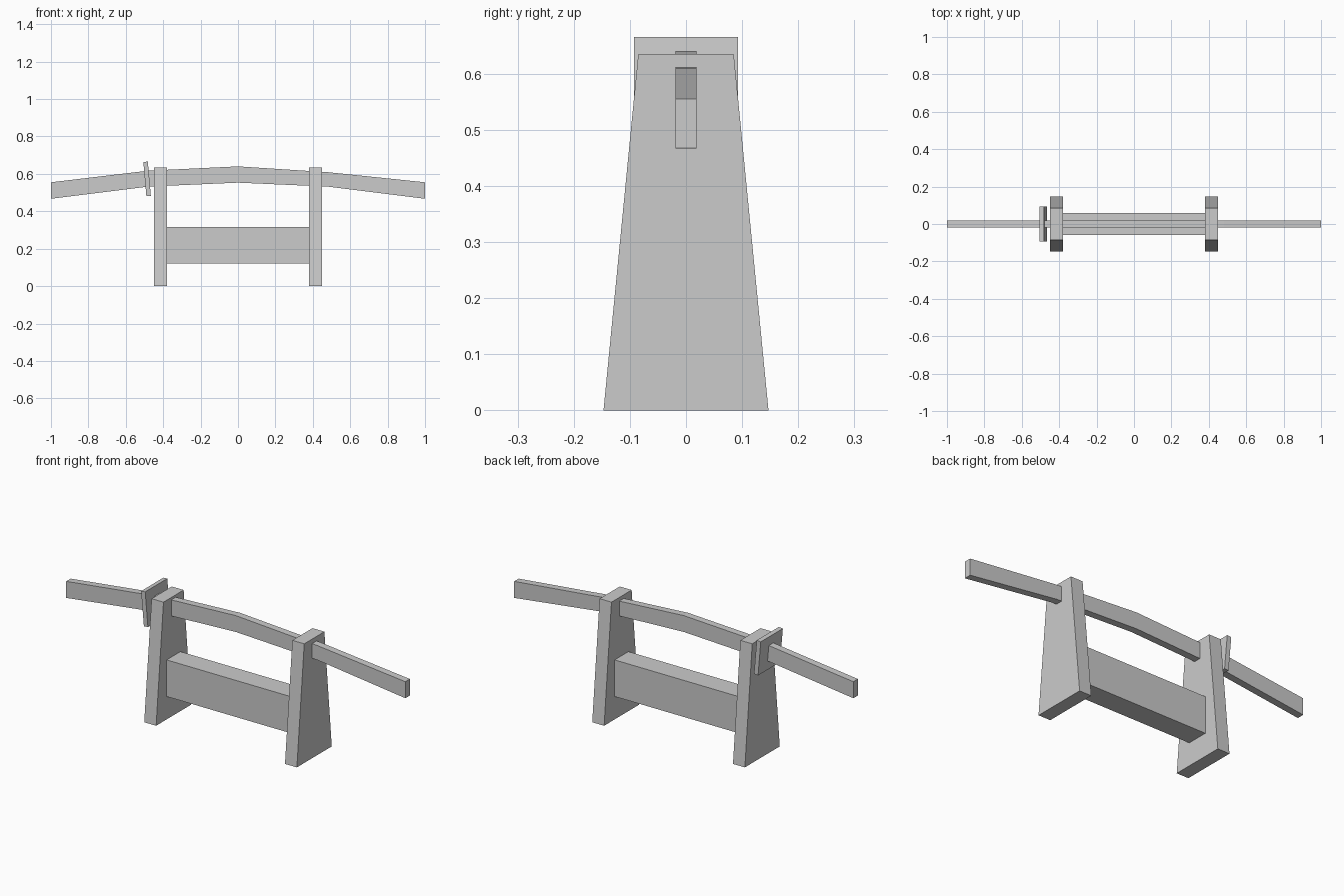
import bpy
import bmesh
from math import radians

cube = bpy.data.objects.get("Cube")
if cube:
    bpy.data.objects.remove(cube, do_unlink=True)

grey = bpy.data.materials.new("plain grey")
grey.use_nodes = True
colour = (0.6, 0.6, 0.6, 1)
grey.diffuse_color = colour
grey.node_tree.nodes["Principled BSDF"].inputs["Base Color"].default_value = colour


def loft(name, sections):
    """Skin a row of four-cornered sections and cap both ends."""
    bm = bmesh.new()
    rings = [[bm.verts.new(p) for p in section] for section in sections]
    for a, b in zip(rings, rings[1:]):
        for i in range(4):
            j = (i + 1) % 4
            bm.faces.new((a[i], a[j], b[j], b[i]))
    bm.faces.new(rings[0])
    bm.faces.new(rings[-1])
    bmesh.ops.recalc_face_normals(bm, faces=bm.faces)
    mesh = bpy.data.meshes.new(name)
    bm.to_mesh(mesh)
    bm.free()
    mesh.materials.append(grey)
    obj = bpy.data.objects.new(name, mesh)
    bpy.context.collection.objects.link(obj)
    return obj


def upright(x, bottom, top, half_bottom, half_top):
    """Cross-section in the plane of constant x."""
    return [(x, -half_bottom, bottom), (x, half_bottom, bottom),
            (x, half_top, top), (x, -half_top, top)]


# Tapered end boards of the stand
for side, s in (("left", 1), ("right", -1)):
    loft(side + "_stand_board",
         [upright(s * x, 0, 0.635, 0.147, 0.085) for x in (0.38, 0.45)])

# Crossbar joining the boards
loft("stand_crossbar", [upright(x, 0.122, 0.317, 0.058, 0.058) for x in (-0.38, 0.38)])

# Gently arched sword, blade and grip in one bar
arch = [(-1, 0.467, 0.555), (-0.48, 0.532, 0.617), (0, 0.553, 0.64),
        (0.48, 0.532, 0.609), (1, 0.467, 0.555)]
loft("sword", [upright(x, low, high, 0.019, 0.019) for x, low, high in arch])

# Hand guard, leaning with the grip
guard = loft("sword_guard", [upright(x, -0.092, 0.092, 0.093, 0.093) for x in (-0.012, 0.012)])
guard.location = (-0.486, 0, 0.573)
guard.rotation_euler = (0, radians(-5), 0)
